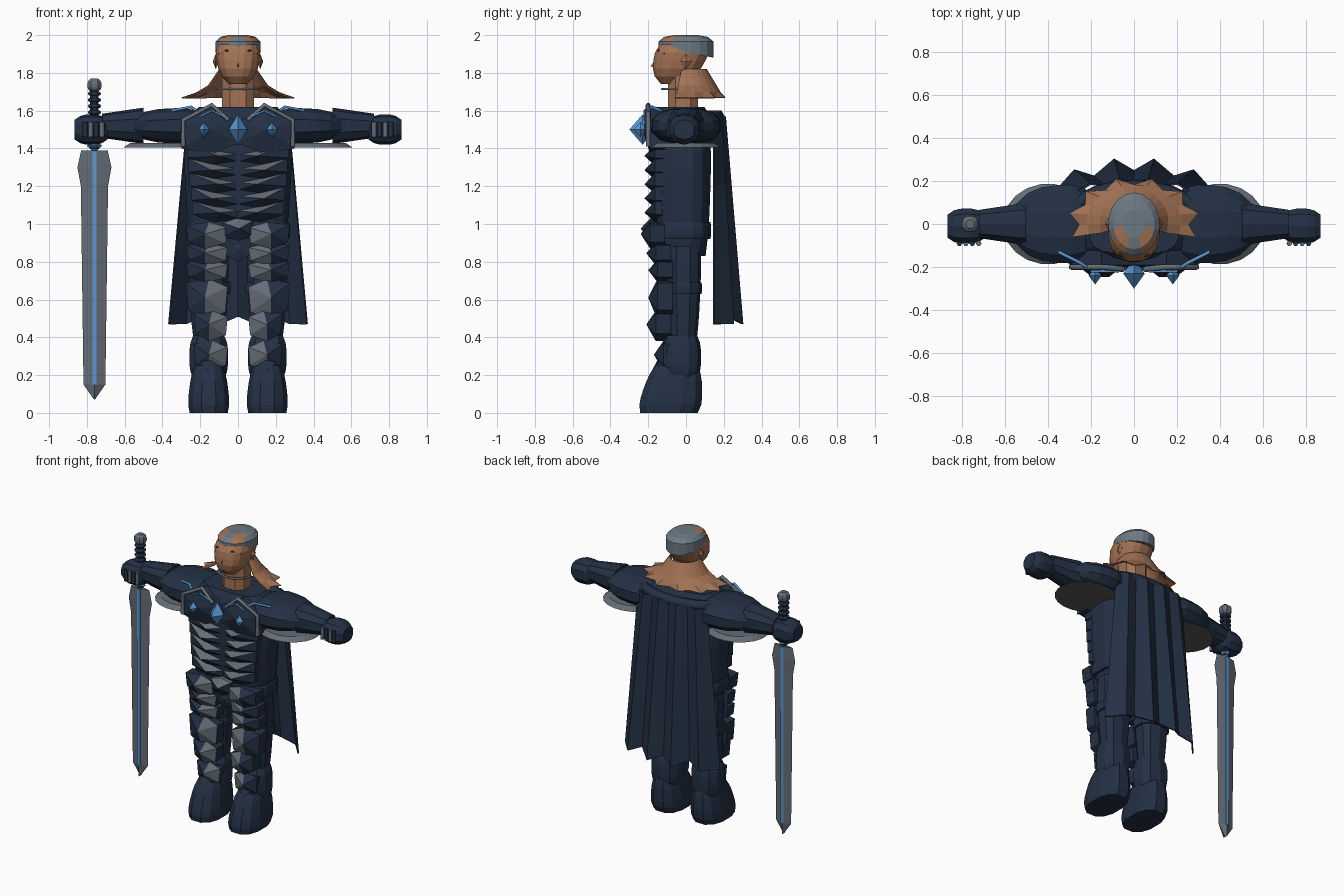
import bpy, bmesh, math
from mathutils import Vector

cube = bpy.data.objects.get("Cube")
if cube:
    bpy.data.objects.remove(cube)


def material(name, red, green, blue):
    colour = (red, green, blue, 1)
    made = bpy.data.materials.new(name)
    made.use_nodes = True
    made.diffuse_color = colour
    made.node_tree.nodes["Principled BSDF"].inputs["Base Color"].default_value = colour
    return made


NAVY = material("navy cloth", .017, .03, .058)
STEEL = material("steel grey", .13, .15, .18)
BLUE = material("glowing blue", .1, .31, .65)
SKIN = material("brown skin", .37, .17, .09)
HAIR = material("grey hair", .15, .19, .23)
DARK = material("dark brow", .03, .02, .01)
LINING = material("dull grey lining", .1, .1, .1)
WHITE = material("eye white", .4, .5, .5)


def add_object(name, data, materials):
    for each in materials if isinstance(materials, list) else [materials]:
        data.materials.append(each)
    made = bpy.data.objects.new(name, data)
    bpy.context.collection.objects.link(made)
    return made


def mesh(name, verts, faces, materials, rule=None):
    """Make an object; rule(face) says which faces take the second material."""
    data = bpy.data.meshes.new(name)
    bm = bmesh.new()
    points = [bm.verts.new(v) for v in verts]
    for face in faces:
        bm.faces.new([points[k] for k in face])
    bmesh.ops.recalc_face_normals(bm, faces=bm.faces[:])
    bm.normal_update()
    for face in bm.faces:
        face.material_index = int(rule(face)) if rule else 0
    bm.to_mesh(data)
    bm.free()
    return add_object(name, data, materials)


def grid_faces(rows, columns):
    return [(r * columns + k, r * columns + k + 1, (r + 1) * columns + k + 1, (r + 1) * columns + k)
            for r in range(rows - 1) for k in range(columns - 1)]


def loft(name, axis, rings, materials, sides=12, power=.8, sx=1, phase=.5, rule=None):
    """Skin over rings of (position, centre a, centre b, radius a, radius b)."""
    verts, faces = [], []
    for t, ca, cb, ra, rb in rings:
        for k in range(sides):
            angle = math.tau * (k + phase) / sides
            c, s = math.cos(angle), math.sin(angle)
            p = ca + ra * math.copysign(abs(c) ** power, c)
            q = cb + rb * math.copysign(abs(s) ** power, s)
            verts.append((sx * p, q, t) if axis == "z" else (sx * t, p, q))
    for start in range(0, len(verts) - sides, sides):
        for k in range(sides):
            j = (k + 1) % sides
            faces.append((start + k, start + j, start + sides + j, start + sides + k))
    faces += [tuple(range(sides)), tuple(range(len(verts) - sides, len(verts)))]
    return mesh(name, verts, faces, materials, rule)


def barrel(name, axis, span, centre, radii, materials, ends=.9, taper=0, lean=0, **options):
    """A loft that narrows at both ends, tapers along its length and may lean."""
    rings, steps = [], 6
    low, high = span
    for i in range(steps + 1):
        t = i / steps
        size = (1 - (1 - ends) * abs(2 * t - 1) ** 3) * (1 + taper * (t - .5))
        rings.append((low + (high - low) * t, centre[0], centre[1] + lean * (t - .5),
                      radii[0] * size, radii[1] * size))
    return loft(name, axis, rings, materials, **options)


def facet(name, outline, front, apex, sx=1, depth=.08, materials=None, rule=None):
    """Plate: an extruded x-z outline whose front rises in flat facets to an apex."""
    n = len(outline)
    verts = [(sx * x, y, z) for y in (front + depth, front) for x, z in outline]
    verts.append((sx * apex[0], apex[1], apex[2]))
    faces = [tuple(range(n))]
    for k in range(n):
        j = (k + 1) % n
        faces += [(n + k, n + j, n + n), (k, j, n + j, n + k)]
    return mesh(name, verts, faces, materials or [NAVY, STEEL], rule)


def armour(name, x, z, width, height, front, sx, rise=.05, rule=None):
    """Six-sided faceted plate with a stepped, slightly uneven outline."""
    shape = [(-1, .6), (-.1, 1), (1, .8), (.9, -.5), (.1, -1), (-.9, -.6)]
    outline = [(x + width * u, z + height * v) for u, v in shape]
    return facet(name, outline, front, (x + width * .1, front - rise, z + height * .1), sx, rule=rule)


def gem(name, centre, size, mat=BLUE):
    verts = [Vector(centre) + Vector([sign * size[i] * (i == j) for j in range(3)])
             for i in range(3) for sign in (1, -1)]
    faces = [(a, b, c) for a in (0, 1) for b in (2, 3) for c in (4, 5)]
    return mesh(name, verts, faces, mat)


def tube(name, points, radius, mat, sx=1):
    curve = bpy.data.curves.new(name, "CURVE")
    curve.dimensions = "3D"
    curve.bevel_depth, curve.bevel_resolution, curve.use_fill_caps = radius, 1, True
    spline = curve.splines.new("POLY")
    spline.points.add(len(points) - 1)
    for point, (x, y, z) in zip(spline.points, points):
        point.co = (sx * x, y, z, 1)
    return add_object(name, curve, mat)


def arc(radius_x, radius_y, centre_y, z, steps=10):
    angles = [math.pi * k / steps for k in range(steps + 1)]
    return [(radius_x * math.cos(a), centre_y + radius_y * math.sin(a), z) for a in angles]


def thicken(target, amount):
    target.modifiers.new("thickness", "SOLIDIFY").thickness = amount


# Torso, belt and buckle
barrel("torso", "z", (.83, 1.5), (0, -.02), (.28, .15), NAVY, taper=.15, sides=16, power=.6)
barrel("yoke", "z", (1.42, 1.62), (0, -.02), (.29, .165), NAVY, taper=-.4, sides=16, power=.6)
barrel("belt", "z", (.92, 1.01), (0, -.02), (.28, .155), NAVY, ends=.97, sides=16, power=.6)
armour("belt_buckle", 0, .97, .08, .06, -.19, 1, rule=lambda f: f.normal.z > .3)
armour("loin_guard", 0, .86, .05, .06, -.14, 1, rise=.02)
gem("chest_gem", (0, -.23, 1.5), (.05, .07, .08))

LEG = .155
LEG_PLATES = (("hip_plate", .94, .07, -.19), ("upper_tasset", .84, .06, -.16), ("lower_tasset", .75, .06, -.15),
              ("thigh_plate", .6, .11, -.15), ("knee_plate", .46, .08, -.16), ("shin_plate", .3, .08, -.12))

for side, s in (("left_", 1), ("right_", -1)):
    def inward(face):
        return face.normal.y < -.2 and s * face.normal.x < -.1

    # Chest plate with steel edging and gems
    facet(side + "chest_plate", [(0, 1.54), (.15, 1.62), (.29, 1.54), (.3, 1.4), (.14, 1.37), (0, 1.43)],
          -.19, (.15, -.23, 1.5), s)
    tube(side + "chest_edging", [(.05, -.21, 1.55), (.14, -.2, 1.63), (.29, -.2, 1.55), (.29, -.2, 1.41)], .013, STEEL, s)
    tube(side + "chest_light", [(.07, -.22, 1.57), (.14, -.22, 1.6), (.2, -.22, 1.57)], .006, BLUE, s)
    gem(side + "small_gem", (s * .18, -.24, 1.5), (.03, .04, .04))

    # Stepped rib plates with thin steel facets
    for i in range(5):
        z, width = 1.4 - i * .075, .27 - i * .007
        facet(side + "rib_plate", [(0, z - .03), (width, z + .02), (width, z - .05), (width / 2, z - .09), (0, z - .07)],
              -.165, (.1 + .04 * (i % 2), -.22, z - .04), s, rule=lambda f: f.normal.y < -.3 and f.normal.z > .3)

    # Legs, boots and faceted leg armour
    barrel(side + "thigh", "z", (.38, .88), (LEG, -.015), (.105, .09), NAVY, taper=.25, sides=10, sx=s)
    barrel(side + "thigh_strap", "z", (.63, .69), (LEG, -.015), (.12, .1), NAVY, ends=.97, sides=10, sx=s)
    barrel(side + "shin", "z", (.18, .41), (LEG, -.025), (.107, .105), NAVY, ends=.8, sides=10, sx=s)
    barrel(side + "boot", "z", (0, .25), (LEG, -.07), (.106, .16), NAVY, ends=.85, taper=-.3, lean=.04, sx=s)
    armour(side + "boot_tongue", LEG, .22, .045, .06, -.15, s, rise=.03)
    for part, z, height, front in LEG_PLATES:
        width = .09 if z < .5 else .11
        armour(side + part, LEG + width - .1, z, width, height, front, s, rule=inward)

    # Arm, fist, knuckles and flared shoulder disc
    barrel(side + "shoulder", "x", (.16, .56), (0, 1.52), (.185, .095), NAVY, ends=.5, taper=-.2, sx=s)
    barrel(side + "forearm", "x", (.5, .72), (0, 1.52), (.085, .08), NAVY, ends=1, taper=-.4, sides=10, sx=s)
    barrel(side + "fist", "x", (.69, .865), (-.01, 1.5), (.085, .08), NAVY, ends=.65, sides=10, sx=s)
    for i in range(4):
        x = .72 + i * .03
        tube(side + "finger", [(x, -.09, 1.54), (x, -.09, 1.46)], .013, NAVY if i % 2 else STEEL, s)
    barrel(side + "shoulder_disc", "z", (1.405, 1.43), (.4, 0), (.19, .17), [STEEL, LINING], ends=1, taper=-.2,
           sides=20, power=1, sx=s, rule=lambda f: f.normal.z < -.5)
    tube(side + "shoulder_light", [(.22, -.2, 1.6), (.25, -.18, 1.62), (.35, -.13, 1.6)], .008, BLUE, s)

    # Ears, eyes, brows and moustache
    gem(side + "ear", (s * .118, 0, 1.86), (.016, .03, .04), SKIN)
    facet(side + "eye", [(.02, 1.885), (.05, 1.9), (.08, 1.885), (.05, 1.87)], -.14, (.05, -.145, 1.885), s,
          depth=.02, materials=WHITE)
    gem(side + "iris", (s * .05, -.143, 1.885), (.011, .006, .011))
    tube(side + "brow", [(.02, -.15, 1.9), (.06, -.145, 1.92), (.1, -.11, 1.9)], .007, DARK, s)
    tube(side + "moustache", [(0, -.15, 1.81), (.035, -.14, 1.8), (.055, -.11, 1.78)], .006, DARK, s)

# Head, neck, nose, mouth and beard
barrel("head", "z", (1.74, 1.99), (0, -.035), (.115, .14), SKIN, ends=.5, taper=.35, lean=.08, sides=16)
barrel("neck", "z", (1.57, 1.8), (0, -.015), (.09, .085), SKIN, ends=1, sides=8)
mesh("nose", [(0, -.14, 1.9), (-.026, -.13, 1.83), (.026, -.13, 1.83), (0, -.188, 1.835), (0, -.13, 1.815)],
     [(0, 1, 3), (0, 3, 2), (1, 4, 3), (4, 2, 3), (0, 2, 4, 1)], SKIN)
gem("mouth", (0, -.14, 1.79), (.03, .012, .008), DARK)
gem("chin_beard", (0, -.115, 1.76), (.03, .025, .02), DARK)
tube("throat_ring", arc(.115, -.1, -.025, 1.715), .007, HAIR)

# Cropped hair cap with bare patches on top, lower at the nape
cap = loft("hair_cap", "z", [(z, 0, 0, .12 * size, .146 * size) for z, size in ((1.91, 1), (1.965, 1), (1.99, .8), (2, .45))],
           [HAIR, SKIN], sides=18, power=1,
           rule=lambda f: f.normal.z > .7 and f.calc_center_median().y < -.03 and abs(f.calc_center_median().x) > .02)
for v in cap.data.vertices:
    if v.co.z < 1.95:
        v.co.z -= v.co.y / 5

# Flared skin mantle behind the neck, with a ragged hem
verts, rows, columns = [], 4, 15
for row in range(rows):
    t = row / (rows - 1)
    for k in range(columns):
        angle = math.radians(-20 + 220 * k / (columns - 1))
        ragged = 1 + (.09 * (-1) ** k if t == 1 else 0)
        verts.append((ragged * (.1 + .18 * t) * math.cos(angle),
                      .01 + ragged * (.1 + .09 * t ** .5) * math.sin(angle), 1.82 - .15 * t ** .5))
thicken(mesh("neck_mantle", verts, grid_faces(rows, columns), SKIN), .006)

# Pleated cape, flaring and deepening towards the hem
verts, rows, half = [], 4, 4
for row in range(rows):
    t = row / (rows - 1)
    for k in range(-half, half + 1):
        u, fold = k / half, k % 2
        hem = .25 - .1 * u * u + .06 * fold
        notch = .04 if t == 1 and not fold and abs(u) < 1 else 0
        verts.append((u * (.27 + .1 * t), .15 + (hem - .15) * (.4 + .6 * t), 1.57 - 1.1 * t + notch))
thicken(mesh("cape", verts, grid_faces(rows, half * 2 + 1), NAVY), .01)
tube("cape_collar", arc(.3, .15, .02, 1.57), .035, NAVY)

# Sword held point down in the right fist
SWORD = -.76
profile = ((.07, .002), (.15, .058), (1.2, .072), (1.3, .09), (1.39, .07))
loft("sword_blade", "z", [(z, SWORD, 0, width, .018) for z, width in profile], STEEL, sides=4, power=1, phase=0)
barrel("blade_fuller", "z", (.15, 1.385), (SWORD, 0), (.015, .028), BLUE, ends=1, sides=4, power=1)
gem("guard_gem", (SWORD, 0, 1.415), (.04, .04, .04))
barrel("sword_grip", "z", (1.4, 1.72), (SWORD, 0), (.024, .024), NAVY, ends=1, sides=8)
for i in range(4):
    z = 1.58 + i * .033
    barrel("grip_ring", "z", (z, z + .022), (SWORD, 0), (.036, .036), NAVY, ends=.7, sides=8)
barrel("pommel", "z", (1.7, 1.77), (SWORD, 0), (.04, .04), STEEL, ends=.5, sides=8)
